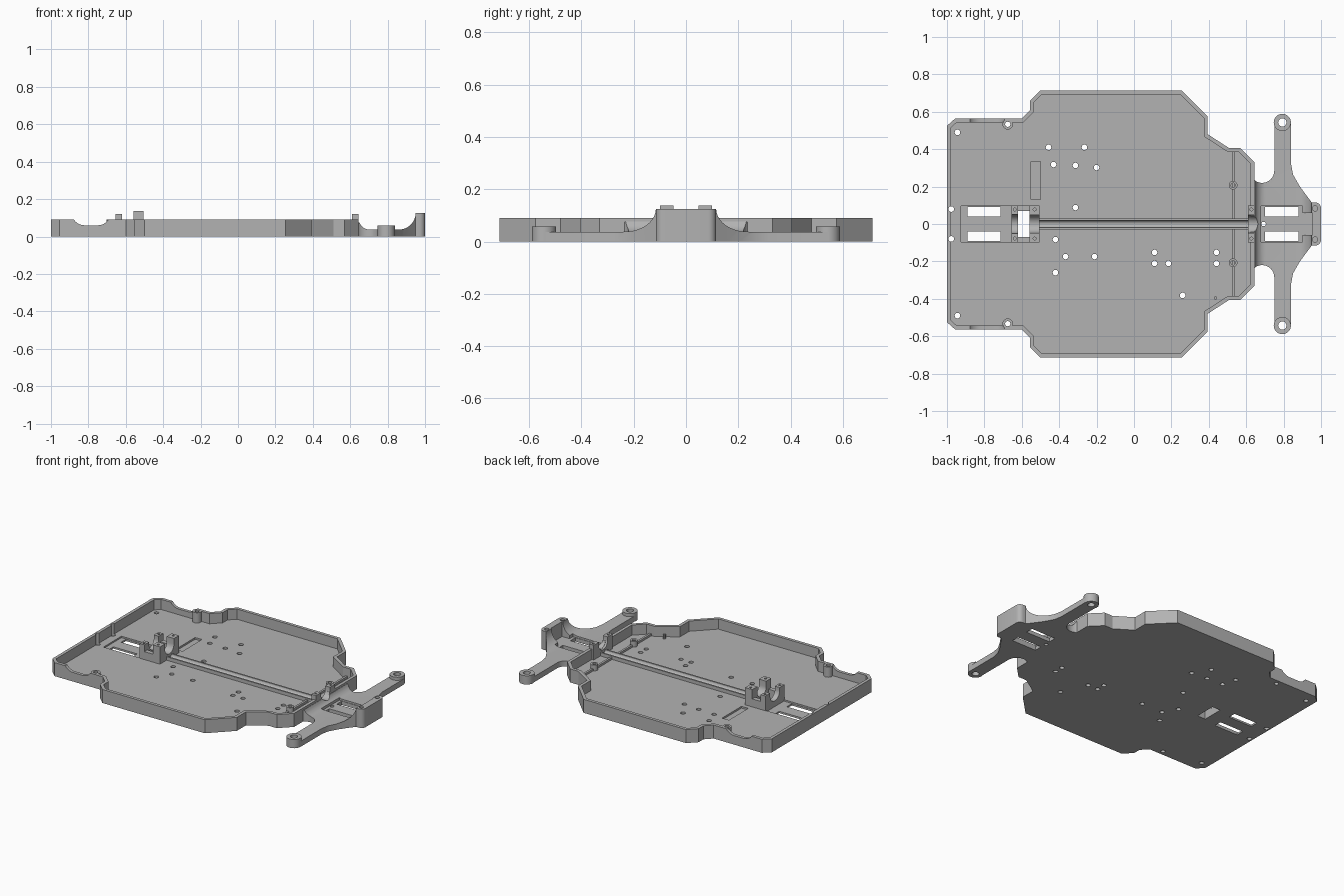
import bpy, bmesh
from math import sin, cos, radians
from mathutils import Vector

cube = bpy.data.objects.get("Cube")
if cube:
    bpy.data.objects.remove(cube, do_unlink=True)

grey = bpy.data.materials.new("plain_grey")
grey.use_nodes = True
grey.diffuse_color = (0.45, 0.45, 0.45, 1)
grey.node_tree.nodes["Principled BSDF"].inputs["Base Color"].default_value = grey.diffuse_color


def prism(name, pts, lo, hi, axis="z"):
    """Extrude a 2D outline along an axis."""
    place = {"x": lambda a, b, h: (h, a, b), "y": lambda a, b, h: (a, h, b),
             "z": lambda a, b, h: (a, b, h)}[axis]
    bm = bmesh.new()
    low = [bm.verts.new(place(a, b, lo)) for a, b in pts]
    high = [bm.verts.new(place(a, b, hi)) for a, b in pts]
    bm.faces.new(low)
    bm.faces.new(high)
    for i in range(len(pts)):
        j = (i + 1) % len(pts)
        bm.faces.new((low[i], low[j], high[j], high[i]))
    bmesh.ops.recalc_face_normals(bm, faces=bm.faces)
    me = bpy.data.meshes.new(name)
    bm.to_mesh(me)
    bm.free()
    me.materials.append(grey)
    ob = bpy.data.objects.new(name, me)
    bpy.context.collection.objects.link(ob)
    return ob


def arc(cx, cy, r, start, end, n=12):
    angles = [radians(start + (end - start) * i / n) for i in range(n + 1)]
    return [(cx + r * cos(a), cy + r * sin(a)) for a in angles]


def rect(x0, x1, y0, y1):
    return [(x0, y0), (x1, y0), (x1, y1), (x0, y1)]


def box(name, x0, x1, y0, y1, z0, z1):
    return prism(name, rect(x0, x1, y0, y1), z0, z1)


def rod(name, x, y, r, z0, z1, n=20):
    return prism(name, arc(x, y, r, 0, 360, n)[:-1], z0, z1)


def mirrored(half):
    return half + [(x, -y) for x, y in reversed(half)]


def inset(pts, d):
    """Move every edge of a clockwise outline inwards by d."""
    out = []
    for i, p in enumerate(pts):
        p, a, b = Vector(p), Vector(pts[i - 1]), Vector(pts[(i + 1) % len(pts)])
        e, f = (p - a).normalized(), (b - p).normalized()
        n, m = Vector((e.y, -e.x)), Vector((f.y, -f.x))
        out.append(tuple(p + (n + m) * d / (1 + n.dot(m))))
    return out


def cut(target, *cutters):
    """Subtract cutters, then discard them."""
    for c in cutters:
        mod = target.modifiers.new("cut", "BOOLEAN")
        mod.operation, mod.solver, mod.object = "DIFFERENCE", "EXACT", c
        bpy.context.view_layer.objects.active = target
        bpy.ops.object.modifier_apply(modifier=mod.name)
        bpy.data.objects.remove(c, do_unlink=True)


def notch(x0, x1, r, z):
    """U-shaped cutter for a shaft seat."""
    return prism("cutter", arc(0, z, r, 180, 360) + [(r, 0.3), (-r, 0.3)], x0, x1, "x")


FLOOR, WALL = 0.022, 0.09

# Tray with a raised rim
outline = mirrored([(-1, 0.525), (-0.955, 0.565), (-0.6, 0.565), (-0.555, 0.61),
                    (-0.555, 0.66), (-0.5, 0.714), (0.255, 0.714), (0.394, 0.575),
                    (0.394, 0.48), (0.51, 0.405), (0.57, 0.405), (0.645, 0.33)])
tray = prism("chassis_tray", outline, 0, WALL)
cut(tray, prism("cutter", inset(outline, 0.021), FLOOR, 0.2))

# Scooped dips in the side rims
dip = [(-0.89, 0.2), (-0.89, 0.091)] + arc(-0.82, 0.13, 0.07, 215, 270, 6) \
    + arc(-0.75, 0.13, 0.07, 270, 325, 6) + [(-0.68, 0.091), (-0.68, 0.2)]
cut(tray, prism("cutter", dip, -1, 1, "y"))

# Recesses, slots and shaft opening
cut(tray, box("cutter", -0.925, -0.655, -0.095, 0.095, 0.012, 0.05),
    box("cutter", -0.55, -0.5, 0.13, 0.335, 0.01, 0.05),
    box("cutter", -0.62, -0.56, -0.07, 0.07, -0.1, 0.05),
    notch(0.6, 0.7, 0.045, 0.1))
for s in (-1, 1):
    cut(tray, box("cutter", -0.89, -0.715, min(s * 0.04, s * 0.092), max(s * 0.04, s * 0.092), -0.1, 0.1))

# Screw holes
holes = [(-0.457, 0.41), (-0.265, 0.41), (-0.313, 0.313), (-0.43, 0.318), (-0.2, 0.302),
         (-0.313, 0.088), (-0.42, -0.083), (-0.366, -0.174), (-0.211, -0.174), (-0.42, -0.26),
         (0.11, -0.152), (0.11, -0.211), (0.184, -0.211), (0.441, -0.152), (0.441, -0.211),
         (0.26, -0.382), (-0.944, 0.49), (-0.944, -0.49), (-0.977, 0.08), (-0.977, -0.08)]
for x, y in holes:
    cut(tray, rod("cutter", x, y, 0.015, -0.1, 0.2, 14))

# Screw posts standing on the tray
for side, s in (("left", 1), ("right", -1)):
    for end, x, y, r, top in (("rear", -0.675, 0.533, 0.028, WALL), ("front", 0.53, 0.207, 0.023, 0.06)):
        post = rod(f"{end}_{side}_post", x, s * y, r, FLOOR, top)
        cut(post, rod("cutter", x, s * y, r * 0.5, 0, 0.2))
        if end == "rear":
            cut(tray, rod("cutter", x, s * y, r * 0.5, -0.1, 0.2))
rod("small_peg", 0.436, -0.395, 0.009, FLOOR, 0.05, 10)

# Cross rib, split by the shaft channel
for s, name in ((1, "left_cross_rib"), (-1, "right_cross_rib")):
    ends = sorted((s * 0.03, s * 0.39))
    box(name, 0.523, 0.537, *ends, FLOOR, 0.036)

# Shaft channel with a rounded trough
trough = [(-0.03, FLOOR - 0.005), (-0.03, 0.045)] + arc(0, 0.045, 0.02, 180, 360, 10) \
    + [(0.03, 0.045), (0.03, FLOOR - 0.005)]
prism("shaft_channel", trough, -0.505, 0.615, "x")

# Shaft saddles
for name, x0, x1, top, r in (("rear_saddle", -0.655, -0.62, 0.12, 0.05),
                             ("middle_saddle", -0.558, -0.505, 0.137, 0.047),
                             ("front_saddle", 0.61, 0.645, 0.12, 0.047)):
    saddle = box(name, x0, x1, -0.1, 0.1, 0.01, top)
    cut(saddle, notch(x0 - 0.02, x1 + 0.02, r, 0.1))
    for s in (-1, 1):
        cut(saddle, rod("cutter", (x0 + x1) / 2, s * 0.078, 0.008, top - 0.03, 0.2, 10))
for s, name in ((1, "left_saddle_link"), (-1, "right_saddle_link")):
    ends = sorted((s * 0.07, s * 0.1))
    box(name, -0.62, -0.558, *ends, 0.01, 0.075)

# Nose plate with side arms, scooped between the tray and the bumper
nose_half = [(0.645, 0.235)] + arc(0.685, 0.285, 0.065, 235, 360, 14) + \
    [(0.75, 0.545), (0.84, 0.545), (0.84, 0.32), (0.85, 0.265), (0.884, 0.205),
     (0.92, 0.155), (0.95, 0.115)] + arc(0.97, 0.085, 0.03, 90, 0, 6)
nose = prism("nose_plate", mirrored(nose_half), 0, 0.125)
scoop = [(0.6, 0.3), (0.6, 0.075), (0.645, 0.075)] + arc(0.705, 0.097, 0.06, 200, 270, 8) \
    + arc(0.86, 0.127, 0.09, 270, 360, 10) + [(0.95, 0.3)]
cut(nose, prism("cutter", scoop, -1, 1, "y"),
    notch(0.6, 0.7, 0.045, 0.1),
    box("cutter", 0.68, 0.9, -0.095, 0.095, 0.025, 0.06),
    box("cutter", 0.9, 0.955, -0.06, 0.06, 0.025, 0.2),
    rod("cutter", 0.693, 0, 0.012, -0.1, 0.2))
for s, side in ((1, "left"), (-1, "right")):
    ends = sorted((s * 0.04, s * 0.092))
    cut(nose, box("cutter", 0.7, 0.88, *ends, -0.1, 0.2),
        rod("cutter", 0.968, s * 0.083, 0.014, 0.03, 0.2),
        rod("cutter", 0.793, s * 0.543, 0.022, -0.1, 0.2))
    # Eyelet at the arm tip
    eye = rod(f"{side}_arm_eyelet", 0.793, s * 0.543, 0.046, 0, 0.058, 28)
    cut(eye, rod("cutter", 0.793, s * 0.543, 0.022, -0.1, 0.2))

# Smooth the round surfaces, keep edges crisp
bpy.ops.object.select_all(action="DESELECT")
for ob in bpy.context.scene.objects:
    if ob.type == "MESH":
        ob.select_set(True)
bpy.context.view_layer.objects.active = tray
bpy.ops.object.shade_smooth_by_angle(angle=radians(30))
